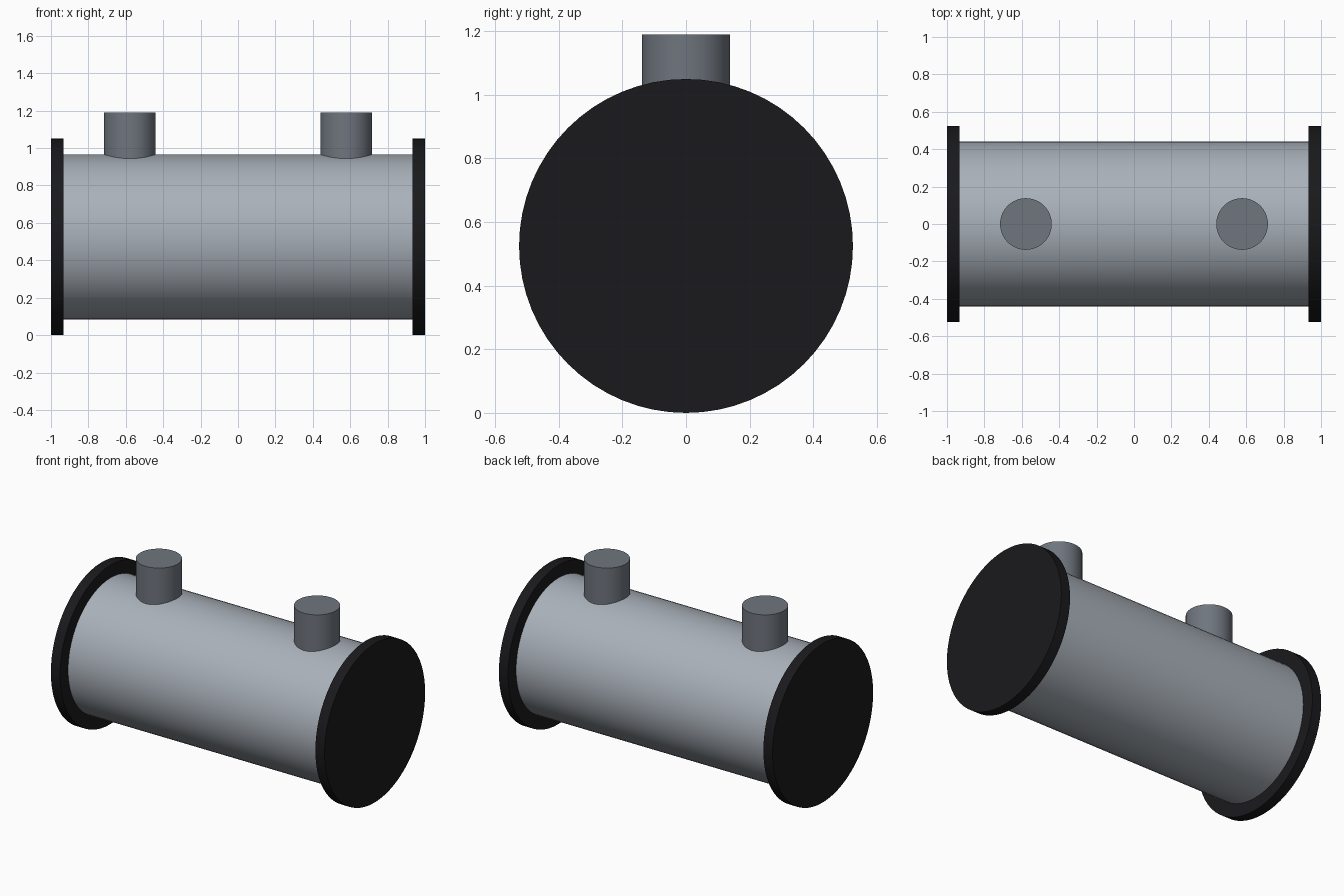
import bpy
from math import pi, radians

if "Cube" in bpy.data.objects:
    bpy.data.objects.remove(bpy.data.objects["Cube"])

AXIS_Z = 0.525  # height of the tank's centre line


def material(name, rgb):
    m = bpy.data.materials.new(name)
    m.diffuse_color = (*rgb, 1)
    m.use_nodes = True
    m.node_tree.nodes["Principled BSDF"].inputs["Base Color"].default_value = m.diffuse_color
    return m


def cylinder(name, radius, length, location, mat, along_x=False):
    rot = (0, pi / 2, 0) if along_x else (0, 0, 0)
    bpy.ops.mesh.primitive_cylinder_add(vertices=64, radius=radius, depth=length,
                                        location=location, rotation=rot)
    ob = bpy.context.object
    ob.name = name
    ob.data.materials.append(mat)
    bpy.ops.object.transform_apply(location=False, rotation=True, scale=False)
    bpy.ops.object.shade_smooth_by_angle(angle=radians(30))
    return ob


steel = material("light_steel", (0.40, 0.44, 0.49))
pipe_grey = material("pipe_grey", (0.16, 0.18, 0.21))
black = material("black", (0.01, 0.01, 0.012))

# Horizontal shell, ending just inside the end plates
cylinder("shell", 0.441, 1.87, (0, 0, AXIS_Z), steel, along_x=True)

# End plates and top ports, one of each per side
for side, s in (("left", -1), ("right", 1)):
    cylinder(f"end_plate_{side}", 0.525, 0.067, (s * 0.9665, 0, AXIS_Z), black, along_x=True)
    bottom, top = 0.91, 1.19
    cylinder(f"port_{side}", 0.138, top - bottom, (s * 0.578, 0, (top + bottom) / 2), pipe_grey)
